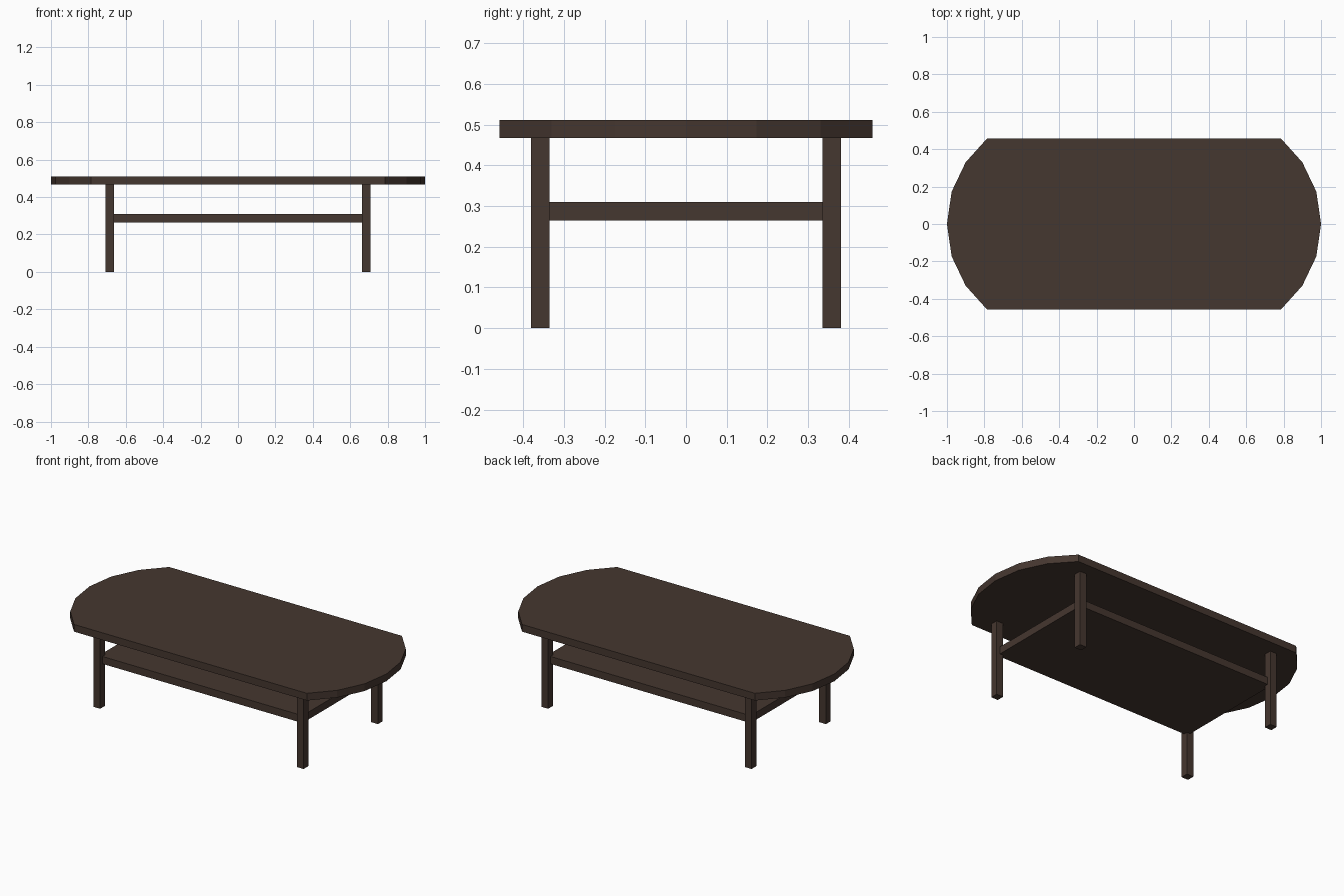
import bpy, bmesh

if "Cube" in bpy.data.objects:
    bpy.data.objects.remove(bpy.data.objects["Cube"])

wood = bpy.data.materials.new("dark walnut")
wood.diffuse_color = (0.060, 0.038, 0.029, 1)
wood.use_nodes = True
wood.node_tree.nodes["Principled BSDF"].inputs["Base Color"].default_value = wood.diffuse_color


def prism(name, outline, z0, z1):
    """Extrude a flat outline from z0 up to z1."""
    bm = bmesh.new()
    face = bm.faces.new([bm.verts.new((x, y, z0)) for x, y in outline])
    top = bmesh.ops.extrude_face_region(bm, geom=[face])["geom"]
    bmesh.ops.translate(bm, vec=(0, 0, z1 - z0),
                        verts=[v for v in top if isinstance(v, bmesh.types.BMVert)])
    bmesh.ops.recalc_face_normals(bm, faces=bm.faces)
    mesh = bpy.data.meshes.new(name)
    bm.to_mesh(mesh)
    bm.free()
    mesh.materials.append(wood)
    obj = bpy.data.objects.new(name, mesh)
    bpy.context.collection.objects.link(obj)
    return obj


def rect(cx, cy, hx, hy):
    return [(cx - hx, cy - hy), (cx + hx, cy - hy), (cx + hx, cy + hy), (cx - hx, cy + hy)]


# Table top with bowed, faceted ends
right_end = [(0.785, -0.458), (0.90, -0.33), (0.975, -0.173), (1.0, 0.0),
             (0.975, 0.173), (0.90, 0.33), (0.785, 0.458)]
prism("table_top", right_end + [(-x, -y) for x, y in right_end], 0.467, 0.511)

# Four square legs
for sx, side in ((-1, "left"), (1, "right")):
    for sy, end in ((-1, "front"), (1, "back")):
        prism(f"{end}_{side}_leg", rect(sx * 0.686, sy * 0.358, 0.023, 0.023), 0, 0.467)

# Lower shelf let into the legs
prism("shelf", rect(0, 0, 0.686, 0.358), 0.265, 0.31)
